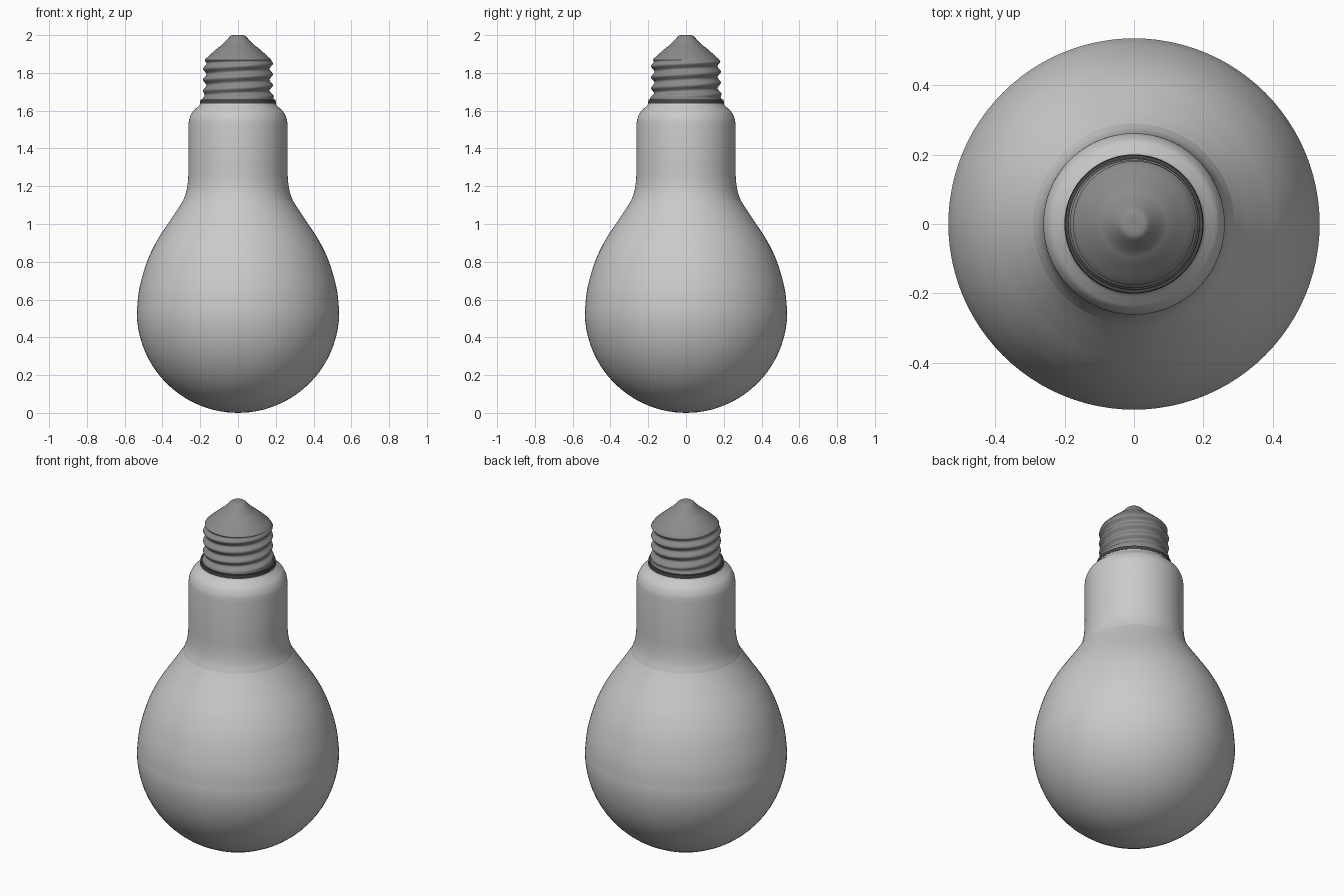
import bpy, bmesh, math
from mathutils import Vector

if "Cube" in bpy.data.objects:
    bpy.data.objects.remove(bpy.data.objects["Cube"])

SEG = 96

def material(name, rgb):
    m = bpy.data.materials.new(name)
    m.diffuse_color = (*rgb, 1)
    m.use_nodes = True
    m.node_tree.nodes["Principled BSDF"].inputs["Base Color"].default_value = m.diffuse_color
    return m

frosted = material("frosted white", (0.60, 0.585, 0.585))
metal = material("screw metal", (0.26, 0.26, 0.26))
dark = material("dark insulator", (0.06, 0.06, 0.06))

def smooth_path(pts, n=6):
    """Catmull-Rom curve through (radius, height) points."""
    p = [Vector(q) for q in pts]
    p = [2 * p[0] - p[1]] + p + [2 * p[-1] - p[-2]]
    out = []
    for i in range(1, len(p) - 2):
        a, b, c, d = p[i - 1:i + 3]
        for k in range(n):
            t = k / n
            out.append(0.5 * (2 * b + (c - a) * t + (2 * a - 5 * b + 4 * c - d) * t * t
                              + (3 * b - a - 3 * c + d) * t ** 3))
    return [tuple(v) for v in out] + [pts[-1]]

def lathe(name, profile, mat, offset=None, angle=40):
    """Turn a profile round z; offset(theta, z) may vary the radius."""
    bm = bmesh.new()
    rings = []
    for r, z in profile:
        if r < 1e-5:
            rings.append([bm.verts.new((0, 0, z))])
            continue
        ring = []
        for i in range(SEG):
            a = 2 * math.pi * i / SEG
            q = r + (offset(a, z) if offset else 0)
            ring.append(bm.verts.new((q * math.cos(a), q * math.sin(a), z)))
        rings.append(ring)
    for lo, hi in zip(rings, rings[1:]):
        for i in range(SEG):
            j = (i + 1) % SEG
            if len(lo) == 1:
                bm.faces.new((lo[0], hi[j], hi[i]))
            elif len(hi) == 1:
                bm.faces.new((lo[i], lo[j], hi[0]))
            else:
                bm.faces.new((lo[i], lo[j], hi[j], hi[i]))
    me = bpy.data.meshes.new(name)
    bm.to_mesh(me)
    bm.free()
    ob = bpy.data.objects.new(name, me)
    bpy.context.collection.objects.link(ob)
    me.materials.append(mat)
    bpy.ops.object.select_all(action='DESELECT')
    bpy.context.view_layer.objects.active = ob
    ob.select_set(True)
    bpy.ops.object.shade_smooth_by_angle(angle=math.radians(angle))
    return ob

# Glass globe: round bottom flowing up into the neck
R = 0.536
globe = [(R * math.sin(math.radians(a)), R - R * math.cos(math.radians(a)))
         for a in range(0, 91, 5)]
globe[0] = (0, 0)
upper = smooth_path([globe[-1], (0.522, 0.66), (0.482, 0.80), (0.43, 0.91),
                     (0.365, 1.01), (0.318, 1.08), (0.290, 1.125)])
lathe("glass_globe", globe + upper[1:], frosted)

# Neck collar with rounded shoulder
neck = smooth_path([(0.290, 1.125), (0.273, 1.175), (0.264, 1.24), (0.262, 1.32)])
neck += smooth_path([(0.262, 1.53), (0.257, 1.56), (0.243, 1.59),
                     (0.222, 1.612), (0.204, 1.63), (0.197, 1.645)])
lathe("neck_collar", neck, frosted)

# Dark insulating ring
lathe("insulator_ring", [(0.15, 1.638), (0.201, 1.638), (0.199, 1.658), (0.15, 1.662)], dark)

# Screw base with a helical thread that fades out at both ends
Z0, Z1, PITCH = 1.658, 1.868, 0.058

def thread(a, z):
    fade = max(0, min(1, (z - Z0) / 0.03, (Z1 - z) / 0.012))
    return 0.009 * fade * math.cos(2 * math.pi * (z - 1.85) / PITCH - a)

screw = [(0.190 - 0.014 * min(1, (i / 48) * 5), Z0 + (Z1 - Z0) * i / 48) for i in range(49)]
lathe("screw_thread", screw, metal, thread, 60)

# Contact cone and rounded tip
cone = [(0.176, 1.868)] + smooth_path([(0.170, 1.876), (0.112, 1.928), (0.085, 1.948),
                                       (0.060, 1.974), (0.040, 1.995), (0.022, 2.0), (0, 2.0)], 4)
lathe("contact_tip", cone, metal, None, 60)
